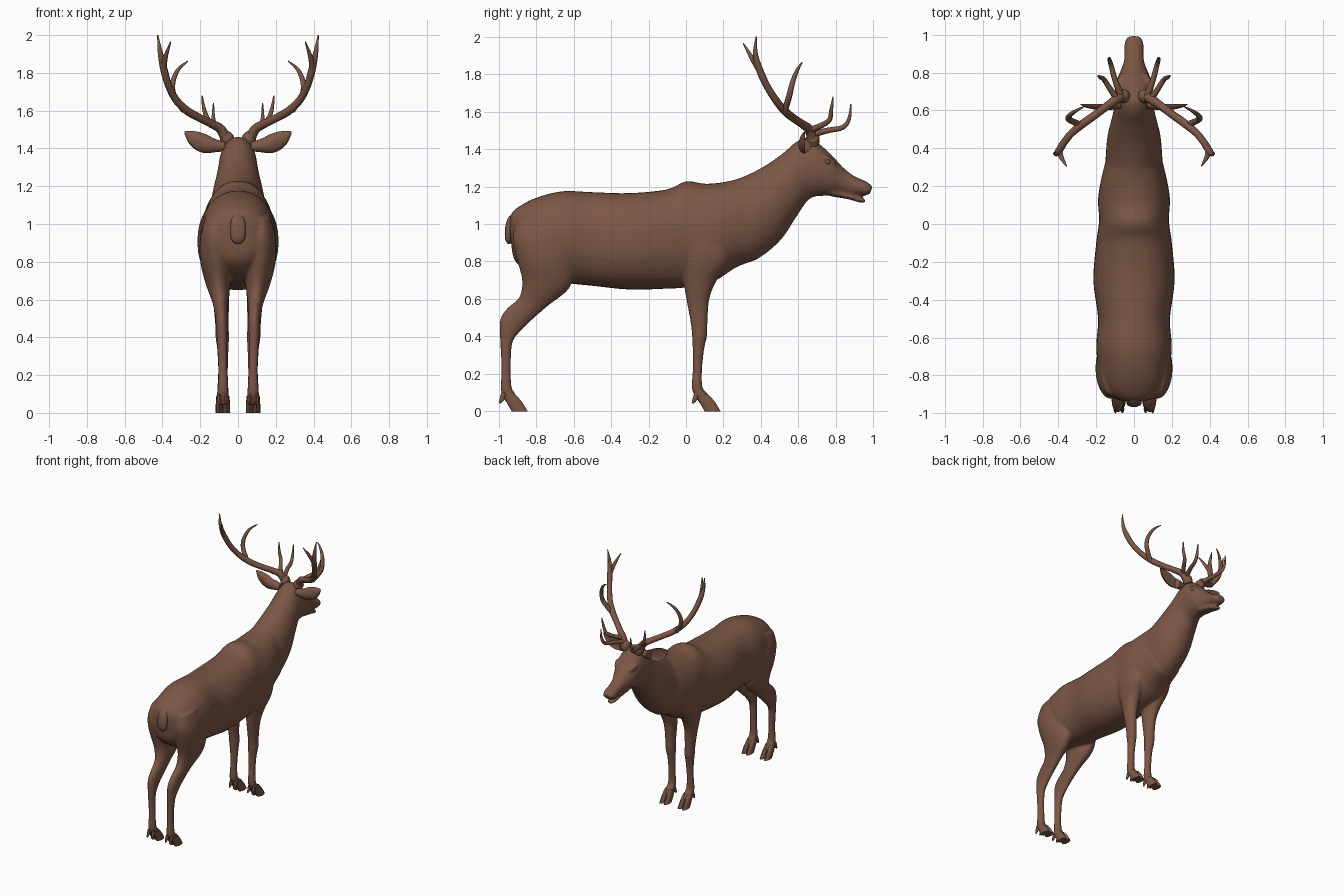
import bpy, bmesh, math
from mathutils import Vector

brown = bpy.data.materials.new("warm brown")
brown.diffuse_color = (0.20, 0.095, 0.06, 1)


def catmull(rows, steps):
    """Smoothly interpolate rows of numbers."""
    out = []
    for i in range(len(rows) - 1):
        p0, p1 = rows[max(i - 1, 0)], rows[i]
        p2, p3 = rows[i + 1], rows[min(i + 2, len(rows) - 1)]
        for s in range(steps):
            t = s / steps
            out.append([0.5 * (2 * b + (c - a) * t + (2 * a - 5 * b + 4 * c - d) * t * t
                               + (3 * b - a - 3 * c + d) * t ** 3)
                        for a, b, c, d in zip(p0, p1, p2, p3)])
    out.append(list(rows[-1]))
    return out


def skin(bm, rings):
    """Join rings of points into a closed tube."""
    loops = [[bm.verts.new(p) for p in r] for r in rings]
    n = len(loops[0])
    for a, b in zip(loops, loops[1:]):
        for i in range(n):
            bm.faces.new((a[i], a[(i + 1) % n], b[(i + 1) % n], b[i]))
    bm.faces.new(loops[0][::-1])
    bm.faces.new(loops[-1])


def loft(bm, rows, x=(0, 0), n=24, steps=4, side=1, power=1.0):
    """Rows are y0, z0, y1, z1, half width and optionally x centre."""
    rings = []
    for r in catmull([tuple(q) if len(q) == 6 else tuple(q) + (x[0],) for q in rows], steps):
        y0, z0, y1, z1, w, cx = r
        ring = []
        for i in range(n):
            a = math.tau * i / n
            c, s = math.cos(a), math.sin(a)
            c = math.copysign(abs(c) ** power, c)
            s = math.copysign(abs(s) ** power, s)
            ring.append((side * (cx + c * w), (y0 + y1) / 2 + s * (y0 - y1) / 2,
                         (z0 + z1) / 2 + s * (z0 - z1) / 2))
        rings.append(ring)
    skin(bm, rings)


def finish(bm, name, angle=50):
    bmesh.ops.recalc_face_normals(bm, faces=bm.faces)
    me = bpy.data.meshes.new(name)
    bm.to_mesh(me)
    bm.free()
    ob = bpy.data.objects.new(name, me)
    bpy.context.collection.objects.link(ob)
    me.materials.append(brown)
    bpy.ops.object.select_all(action='DESELECT')
    ob.select_set(True)
    bpy.context.view_layer.objects.active = ob
    bpy.ops.object.shade_smooth_by_angle(angle=math.radians(angle))
    return ob


# Torso, neck and head: back line point, belly line point, half width
torso = [(-.945, 1.02, -.935, .92, .03), (-.925, 1.065, -.92, .82, .10),
         (-.88, 1.10, -.87, .76, .155), (-.80, 1.14, -.78, .71, .183),
         (-.66, 1.175, -.64, .685, .20), (-.50, 1.17, -.50, .67, .19),
         (-.30, 1.165, -.30, .65, .215), (-.10, 1.185, -.10, .655, .20),
         (0, 1.228, .03, .665, .185), (.10, 1.215, .16, .70, .19),
         (.19, 1.222, .27, .77, .175), (.28, 1.24, .38, .81, .15)]
neck_head = [(.20, 1.222, .28, .775, .155), (.30, 1.25, .40, .825, .15), (.42, 1.31, .51, .92, .14),
             (.52, 1.38, .59, 1.04, .118), (.59, 1.44, .66, 1.135, .104),
             (.66, 1.462, .735, 1.15, .10), (.72, 1.42, .79, 1.155, .092),
             (.78, 1.365, .82, 1.16, .075), (.84, 1.30, .865, 1.152, .055),
             (.90, 1.255, .905, 1.152, .05), (.96, 1.228, .95, 1.15, .05),
             (.996, 1.20, .98, 1.16, .035)]
jaw = [(.76, 1.2, .77, 1.148, .05), (.86, 1.165, .865, 1.132, .04),
       (.92, 1.143, .925, 1.115, .034), (.958, 1.135, .955, 1.115, .022)]
# Legs: back point, front point, half thickness, x centre
hind = [(-.90, 1.03, -.66, 1.06, .05, .12), (-.925, .93, -.62, .93, .08, .12),
        (-.905, .82, -.60, .78, .085, .115), (-.875, .70, -.62, .66, .065, .105),
        (-.89, .61, -.74, .56, .042, .093), (-.955, .55, -.83, .48, .034, .088),
        (-.992, .49, -.89, .42, .031, .086), (-.992, .38, -.927, .36, .027, .084),
        (-.985, .22, -.935, .22, .025, .08), (-.99, .13, -.93, .13, .029, .08),
        (-.98, .085, -.915, .10, .032, .08), (-.955, .04, -.89, .06, .03, .08)]
fore = [(-.02, 1.02, .20, 1.02, .04, .12), (-.035, .90, .24, .90, .062, .125),
        (-.02, .78, .23, .80, .065, .115), (-.012, .68, .165, .70, .055, .098),
        (.005, .58, .125, .60, .043, .09), (.025, .47, .115, .47, .036, .085),
        (.032, .40, .112, .40, .036, .083), (.036, .33, .097, .33, .03, .08),
        (.036, .22, .086, .22, .026, .08), (.03, .13, .088, .13, .03, .08),
        (.045, .085, .11, .10, .032, .08), (.075, .04, .14, .06, .03, .08)]
bm = bmesh.new()
loft(bm, torso, n=36, power=.92)
loft(bm, neck_head, n=36)
loft(bm, jaw)
for side in (1, -1):
    loft(bm, hind, side=side)
    loft(bm, fore, side=side)
    # brow ridge above each eye
    loft(bm, [(.72, 1.36, .73, 1.34, .012, .078), (.755, 1.365, .755, 1.335, .022, .072),
              (.80, 1.335, .795, 1.315, .01, .062)], side=side, n=12)
body = finish(bm, "body_and_legs")
rm = body.modifiers.new("fuse", 'REMESH')
rm.mode = 'VOXEL'
rm.voxel_size = 0.009
rm.use_smooth_shade = True
sm = body.modifiers.new("soften", 'SMOOTH')
sm.factor, sm.iterations = 0.5, 5

# Cloven hooves with dewclaws behind
bm = bmesh.new()
for dy in (0, 1.03):
    for side in (1, -1):
        for toe in (.061, .099):
            loft(bm, [(-.975 + dy, .08, -.915 + dy, .095, .016, toe),
                      (-.95 + dy, .035, -.875 + dy, .05, .019, toe),
                      (-.93 + dy, 0, -.845 + dy, 0, .02, toe)], side=side, n=12, steps=3)
            loft(bm, [(-.985 + dy, .10, -.955 + dy, .10, .008, toe),
                      (-.993 + dy, .075, -.965 + dy, .065, .01, toe),
                      (-1.0 + dy, .045, -.99 + dy, .042, .005, toe)], side=side, n=8, steps=2)
finish(bm, "hooves")

# Short hanging tail
bm = bmesh.new()
loft(bm, [(-.90, 1.065, -.89, 1.03, .02), (-.945, 1.04, -.92, 1.01, .035),
          (-.965, .98, -.925, .97, .04), (-.965, .92, -.93, .92, .036),
          (-.95, .893, -.935, .895, .012)], n=16)
finish(bm, "tail")

# Cupped ears: x, z centre, half height, half depth
bm = bmesh.new()
for side in (1, -1):
    rings = []
    for x, z, h, d in catmull([(.07, 1.41, .025, .025), (.12, 1.415, .035, .032),
                               (.17, 1.425, .05, .035), (.22, 1.44, .05, .028),
                               (.26, 1.46, .033, .018), (.282, 1.482, .008, .005)], 4):
        ring = []
        for i in range(20):
            c, s = math.cos(math.tau * i / 20), math.sin(math.tau * i / 20)
            depth = -.35 * s if s > 0 and x > .12 else s
            ring.append((side * x, .635 + depth * d, z + c * h))
        rings.append(ring)
    skin(bm, rings)
finish(bm, "ears")

# Eyes
bm = bmesh.new()
for side in (1, -1):
    ret = bmesh.ops.create_uvsphere(bm, u_segments=14, v_segments=8, radius=.016)
    bmesh.ops.translate(bm, verts=ret["verts"], vec=(side * .076, .755, 1.332))
finish(bm, "eyes")

# Antlers: each branch is x, y, z, radius
branches = {
    "burr": [(.05, .68, 1.42, .03), (.06, .675, 1.455, .038), (.075, .665, 1.475, .026)],
    "beam": [(.055, .68, 1.43, .03), (.09, .66, 1.50, .026), (.14, .625, 1.53, .022),
             (.20, .58, 1.56, .021), (.27, .53, 1.60, .022), (.33, .48, 1.66, .02),
             (.37, .43, 1.74, .019), (.395, .39, 1.83, .019), (.412, .37, 1.91, .013),
             (.425, .375, 2.0, .003)],
    "crown_tine": [(.393, .39, 1.82, .015), (.385, .355, 1.88, .013), (.356, .305, 1.965, .003)],
    "middle_tine": [(.285, .525, 1.60, .017), (.34, .55, 1.68, .016), (.345, .567, 1.75, .014),
                    (.315, .593, 1.82, .01), (.265, .62, 1.862, .003)],
    "brow_tine": [(.07, .68, 1.48, .018), (.10, .76, 1.50, .015), (.12, .835, 1.515, .013),
                  (.13, .87, 1.56, .01), (.13, .88, 1.64, .003)],
    "second_tine": [(.09, .66, 1.50, .018), (.13, .72, 1.525, .015), (.16, .765, 1.555, .013),
                    (.18, .775, 1.61, .01), (.19, .785, 1.68, .003)]}
for side, label in ((1, "right"), (-1, "left")):
    bm = bmesh.new()
    for rows in branches.values():
        path = catmull(rows, 5)
        pts = [Vector((side * p[0], p[1], p[2])) for p in path]
        rings, u = [], Vector((1, 0, 0))
        for i, p in enumerate(pts):
            t = (pts[min(i + 1, len(pts) - 1)] - pts[max(i - 1, 0)]).normalized()
            u = (u - t * u.dot(t)).normalized()
            v = t.cross(u)
            rings.append([p + (u * math.cos(k * math.tau / 12) + v * math.sin(k * math.tau / 12))
                          * path[i][3] for k in range(12)])
        skin(bm, rings)
    finish(bm, label + "_antler", 60)
